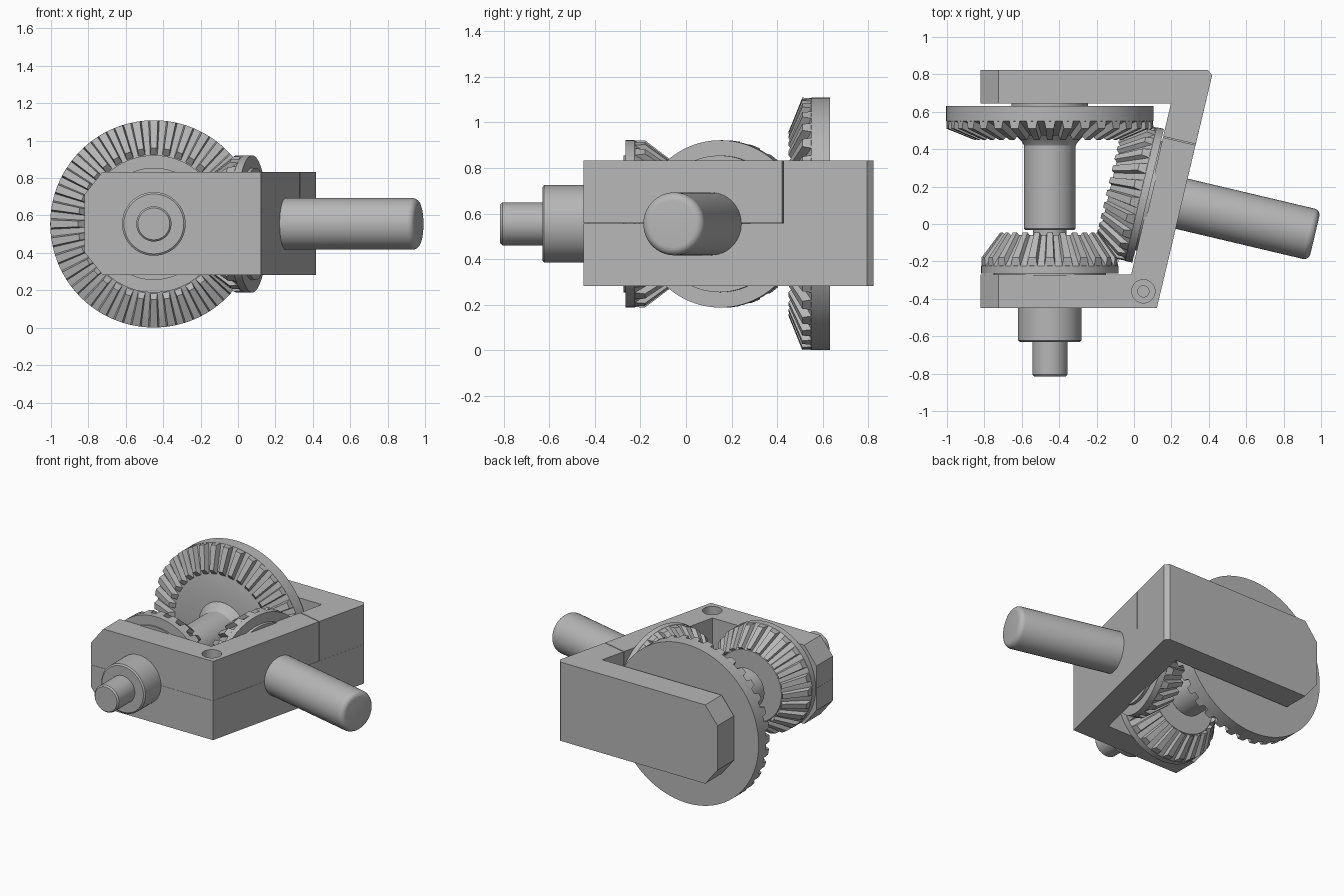
import bpy, bmesh, math
from mathutils import Vector

if "Cube" in bpy.data.objects:
    bpy.data.objects.remove(bpy.data.objects["Cube"])

steel = bpy.data.materials.new("plain_grey_metal")
steel.use_nodes = True
GREY = (0.47, 0.47, 0.47, 1)
steel.diffuse_color = GREY
steel.node_tree.nodes["Principled BSDF"].inputs["Base Color"].default_value = GREY

APEX = Vector((-0.45, 0.275, 0.555))    # where both gear axes cross
BACK = Vector((0, 1, 0))
FRONT = Vector((0, -1, 0))
SIDE = Vector((0.973, -0.23, 0))
UP = Vector((0, 0, 1))
LOW, MID, HIGH = 0.283, 0.557, 0.833    # frame heights


def finish(name, bm, origin=Vector(), axis=None, smooth=True):
    bmesh.ops.recalc_face_normals(bm, faces=bm.faces)
    mesh = bpy.data.meshes.new(name)
    bm.to_mesh(mesh)
    bm.free()
    mesh.materials.append(steel)
    ob = bpy.data.objects.new(name, mesh)
    bpy.context.collection.objects.link(ob)
    ob.location = origin
    if axis is not None:
        ob.rotation_mode = "QUATERNION"
        ob.rotation_quaternion = axis.to_track_quat("Z", "Y")
    bpy.ops.object.select_all(action="DESELECT")
    ob.select_set(True)
    bpy.context.view_layer.objects.active = ob
    if smooth:
        bpy.ops.object.shade_smooth_by_angle(angle=math.radians(30))
    return ob


def polar(r, a, z):
    return Vector((r * math.cos(a), r * math.sin(a), z))


def lathe(bm, profile, steps=64):
    """Closed solid of revolution from (distance, radius) points."""
    rings = [[bm.verts.new(polar(r, math.tau * i / steps, d)) for i in range(steps)]
             for d, r in profile]
    for a, b in zip(rings, rings[1:]):
        for i in range(steps):
            j = (i + 1) % steps
            bm.faces.new((a[i], a[j], b[j], b[i]))
    bm.faces.new(rings[0])
    bm.faces.new(rings[-1])


def turned(name, profile, axis, origin=APEX):
    bm = bmesh.new()
    lathe(bm, profile)
    return finish(name, bm, origin, axis)


def bevel_gear(name, axis, teeth, body, root, tip, phase=0.0):
    """Body of revolution with straight tapered teeth; root and tip give inner and outer ends."""
    bm = bmesh.new()
    lathe(bm, body, teeth * 4)
    pitch = math.tau / teeth
    for t in range(teeth):
        mid = (t + phase) * pitch
        ends = []
        for low, high in zip(root, tip):
            sunk = (low[0] + 0.008, low[1] * 0.998)
            ends.append([bm.verts.new(polar(r, mid + s * pitch, d))
                         for (d, r), s in ((sunk, -0.32), (high, -0.22),
                                           (high, 0.22), (sunk, 0.32))])
        a, b = ends
        bm.faces.new(a)
        bm.faces.new(b)
        for i in range(4):
            j = (i + 1) % 4
            bm.faces.new((a[i], a[j], b[j], b[i]))
    return finish(name, bm, APEX, axis)


def frame_part(name, outline, z0, z1):
    """Upright prism whose free left ends are chamfered above and below."""
    bm = bmesh.new()
    face = bm.faces.new([bm.verts.new((x, y, z0)) for x, y in outline])
    grown = bmesh.ops.extrude_face_region(bm, geom=[face])
    bmesh.ops.translate(bm, vec=(0, 0, z1 - z0),
                        verts=[g for g in grown["geom"] if isinstance(g, bmesh.types.BMVert)])
    for z, s in ((HIGH, 1), (LOW, -1)):
        cut = bmesh.ops.bisect_plane(
            bm, geom=bm.verts[:] + bm.edges[:] + bm.faces[:], dist=1e-5,
            plane_co=(-0.725, 0, z), plane_no=(-0.12, 0, 0.095 * s), clear_outer=True)
        edges = [g for g in cut["geom_cut"] if isinstance(g, bmesh.types.BMEdge)]
        if edges:
            bmesh.ops.holes_fill(bm, edges=edges)
    return finish(name, bm, smooth=False)


# Frame: full lower half, upper back arm and removable upper cap
front_in, front_out = (-0.015, -0.27), (0.122, -0.45)
back_in, back_out, back_bevel = (0.197, 0.643), (0.418, 0.795), (0.395, 0.823)
back_end = [(-0.82, 0.823), (-0.82, 0.643)]
front_end = [(-0.82, -0.27), (-0.82, -0.45)]
split_in, split_out = (0.155, 0.463), (0.329, 0.422)
gap = Vector((0.0012, 0.005))

lower = frame_part("lower_frame", [front_out, back_out, back_bevel] + back_end
                   + [back_in, front_in] + front_end, LOW, MID)
frame_part("upper_back_arm", [tuple(Vector(split_out) + gap), back_out, back_bevel] + back_end
           + [back_in, tuple(Vector(split_in) + gap)], MID, HIGH)
cap = frame_part("upper_cap", [front_out, split_out, split_in, front_in] + front_end,
                 MID + 0.001, HIGH)

# Counterbored screw hole
cutter = turned("screw_hole_cutter", [(0, 0.03), (0.36, 0.03), (0.36, 0.062), (0.6, 0.062)],
                UP, Vector((0.05, -0.36, 0.38)))
cutter.hide_render = True
for part in (lower, cap):
    bpy.context.view_layer.objects.active = part
    hole = part.modifiers.new("screw_hole", "BOOLEAN")
    hole.operation = "DIFFERENCE"
    hole.object = cutter
    hole.solver = "EXACT"
    bpy.ops.object.modifier_apply(modifier=hole.name)
bpy.data.objects.remove(cutter)

# Gears
bevel_gear("large_gear", BACK, 36,
           [(0.198, 0.1), (0.198, 0.365), (0.275, 0.554), (0.357, 0.554)],
           [(0.198, 0.365), (0.275, 0.554)], [(0.175, 0.405), (0.235, 0.554)])
small_body = [(0.334, 0.08), (0.334, 0.246), (0.5, 0.367), (0.54, 0.367)]
small_root = [(0.334, 0.246), (0.5, 0.367)]
small_tip = [(0.32, 0.265), (0.455, 0.367)]
bevel_gear("front_gear", FRONT, 24, small_body, small_root, small_tip)
bevel_gear("side_gear", SIDE, 24, small_body, small_root, small_tip, 0.5)

# Bosses between the gears and the frame
turned("large_gear_boss", [(0.35, 0.205), (0.372, 0.205)], BACK)
turned("front_gear_boss", [(0.53, 0.3), (0.55, 0.3)], FRONT)
turned("side_gear_boss", [(0.53, 0.3), (0.56, 0.3)], SIDE)

# Shafts
turned("main_shaft", [(-0.2, 0.185), (-0.18, 0.165), (-0.165, 0.15), (-0.145, 0.138),
                      (0.3, 0.138), (0.308, 0.13), (0.308, 0.09), (0.7, 0.094),
                      (1.08, 0.094), (1.09, 0.085)], FRONT)
turned("front_collar", [(0.7, 0.17), (0.897, 0.17), (0.905, 0.16)], FRONT)
nose = [(1.456 - 0.035 * (1 - math.sin(a)), 0.138 - 0.035 * (1 - math.cos(a)))
        for a in (i * math.pi / 12 for i in range(7))]
turned("side_shaft", [(0.5, 0.138)] + nose, SIDE)
